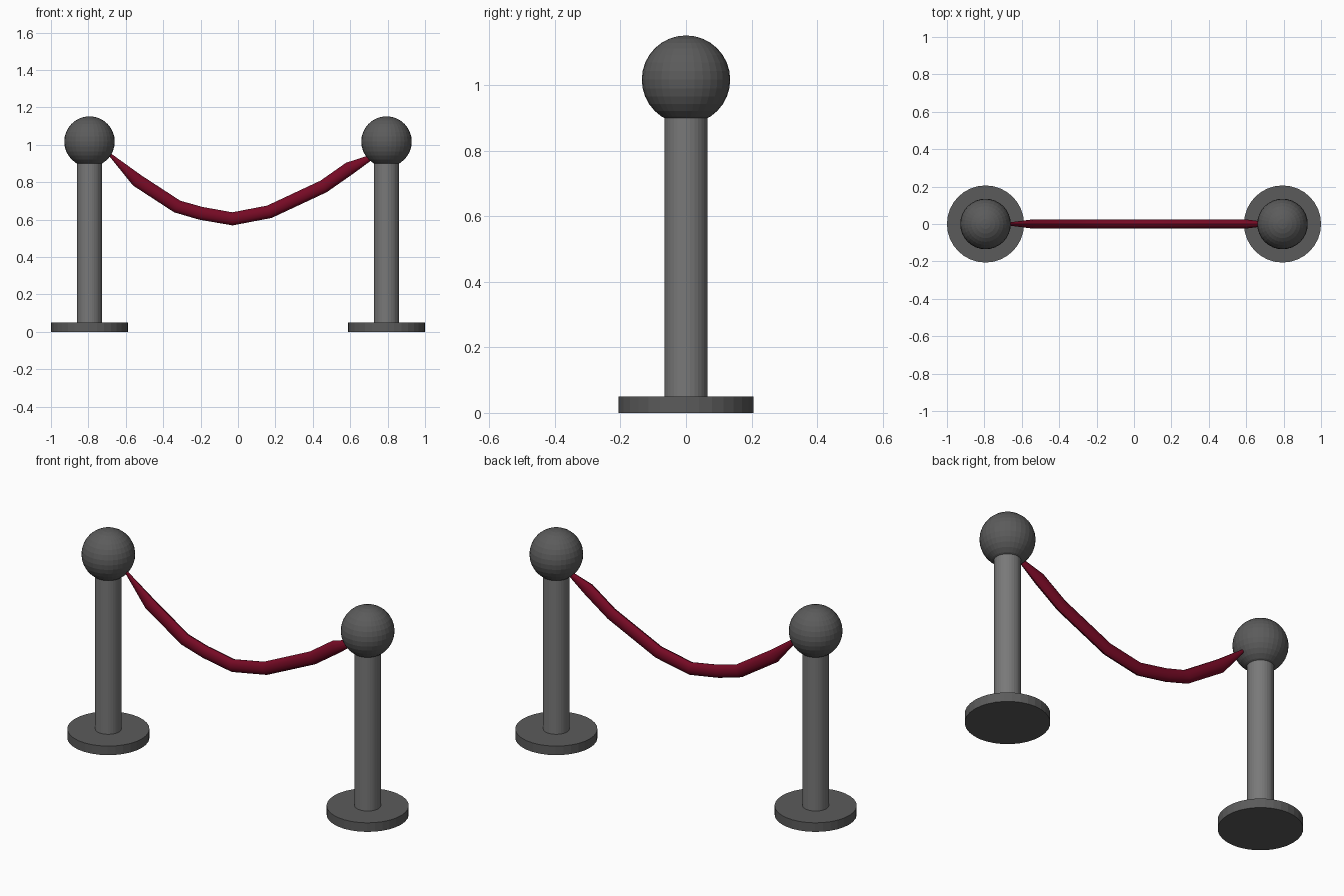
import bpy, bmesh, math
from mathutils import Vector

if "Cube" in bpy.data.objects:
    bpy.data.objects.remove(bpy.data.objects["Cube"])

POST_X = 0.794
SIDES = 32


def material(name, color):
    mat = bpy.data.materials.new(name)
    mat.diffuse_color = (*color, 1)
    mat.use_nodes = True
    mat.node_tree.nodes["Principled BSDF"].inputs["Base Color"].default_value = mat.diffuse_color
    return mat


dark = material("dark_grey", (0.105, 0.105, 0.105))
mid = material("mid_grey", (0.19, 0.19, 0.19))
red = material("deep_red", (0.18, 0.003, 0.018))


def cylinder(name, x, radius, z0, z1, mat):
    bpy.ops.mesh.primitive_cylinder_add(vertices=SIDES, radius=radius, depth=z1 - z0,
                                        location=(x, 0, (z0 + z1) / 2))
    bpy.context.object.name = name
    bpy.context.object.data.materials.append(mat)


# Two matching posts: disc base, column, ball top
for side, x in (("left", -POST_X), ("right", POST_X)):
    cylinder(side + "_base", x, 0.206, 0, 0.05, dark)
    cylinder(side + "_column", x, 0.066, 0.05, 0.95, mid)
    bpy.ops.mesh.primitive_uv_sphere_add(segments=SIDES, ring_count=16, radius=0.135,
                                         location=(x, 0, 1.017))
    bpy.context.object.name = side + "_ball"
    bpy.context.object.data.materials.append(dark)

# Sagging rope: (x, z, thickness factor) along the path, tapered at both ends
PATH = [(-0.70, 0.962, 0.15), (-0.54, 0.81, 1), (-0.325, 0.67, 1), (-0.20, 0.634, 1),
        (-0.03, 0.604, 1), (0.168, 0.642, 1), (0.457, 0.777, 1), (0.596, 0.874, 1),
        (0.72, 0.937, 0.35)]
ROPE_SIDES = 12
HALF_HEIGHT, HALF_WIDTH = 0.035, 0.025

points = [Vector((x, 0, z)) for x, z, _ in PATH]
bm = bmesh.new()
rings = []
for i, p in enumerate(points):
    tangent = (points[min(i + 1, len(points) - 1)] - points[max(i - 1, 0)]).normalized()
    up = Vector((-tangent.z, 0, tangent.x))
    ring = []
    for k in range(ROPE_SIDES):
        a = 2 * math.pi * k / ROPE_SIDES
        offset = up * (HALF_HEIGHT * math.cos(a)) + Vector((0, HALF_WIDTH * math.sin(a), 0))
        ring.append(bm.verts.new(p + offset * PATH[i][2]))
    rings.append(ring)
for a, b in zip(rings, rings[1:]):
    for k in range(ROPE_SIDES):
        n = (k + 1) % ROPE_SIDES
        bm.faces.new((a[k], a[n], b[n], b[k]))
bm.faces.new(rings[0])
bm.faces.new(rings[-1])
bmesh.ops.recalc_face_normals(bm, faces=bm.faces)
mesh = bpy.data.meshes.new("rope")
bm.to_mesh(mesh)
bm.free()
mesh.materials.append(red)
rope = bpy.data.objects.new("rope", mesh)
bpy.context.collection.objects.link(rope)

# Smooth shading along the rope
bpy.ops.object.select_all(action='DESELECT')
rope.select_set(True)
bpy.context.view_layer.objects.active = rope
bpy.ops.object.shade_smooth_by_angle(angle=math.radians(40))
